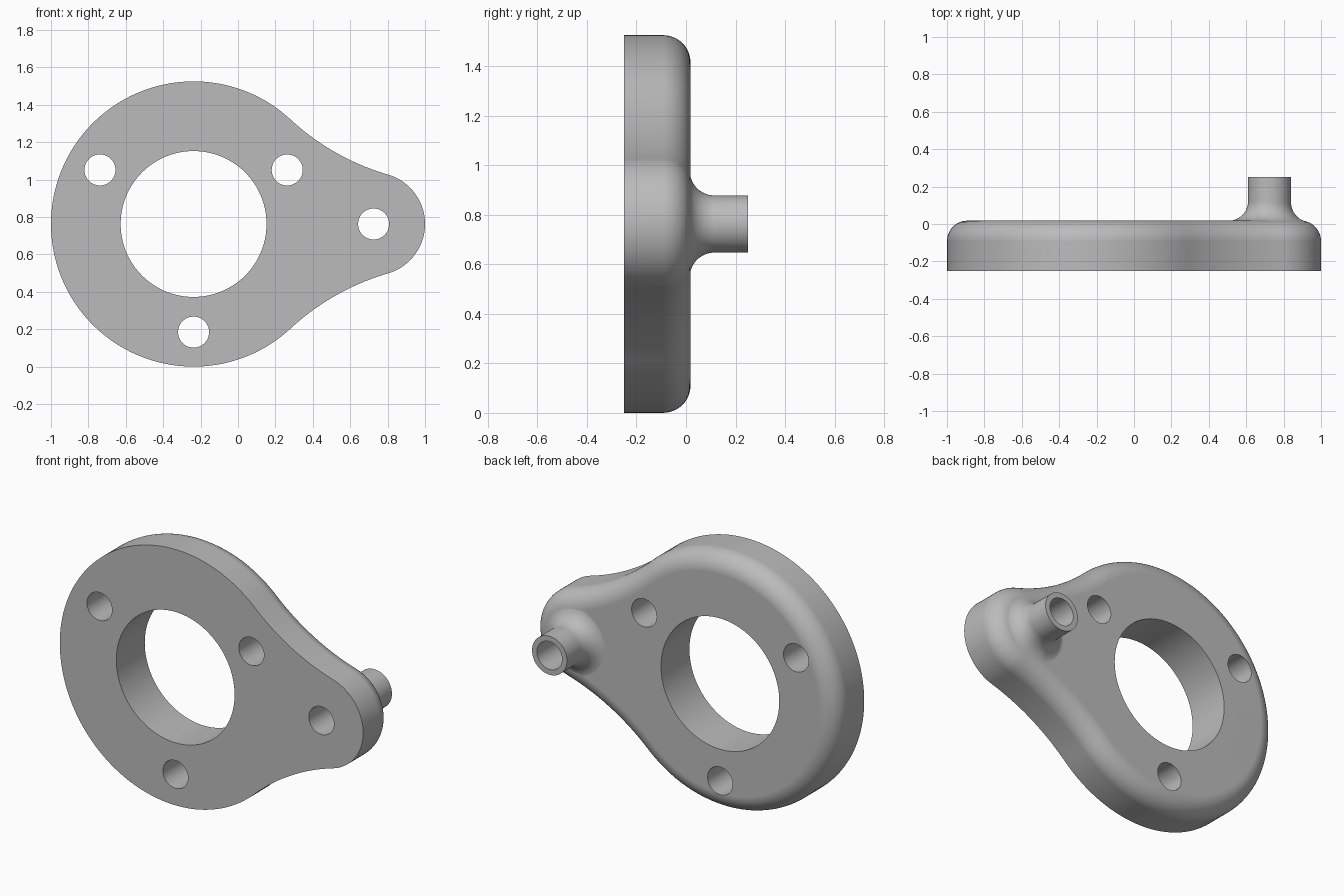
import bpy
import bmesh
from math import sin, cos, acos, pi, sqrt, radians

cube = bpy.data.objects.get("Cube")
if cube:
    bpy.data.objects.remove(cube, do_unlink=True)

# Main dimensions
R_DISK, R_LOBE, R_NECK = 0.7625, 0.275, 1.3
X_DISK, X_LOBE, Z_MID = -0.2375, 0.725, 0.7625
FRONT, BACK, ROUND = -0.25, 0.018, 0.11
R_BOSS, FLARE, BOSS_END = 0.115, 0.105, 0.25
R_HOLE, R_BORE, R_BOLTS = 0.083, 0.39, 0.578

# Tangent arc joining the disk to the lobe
D, A, B = X_LOBE - X_DISK, R_DISK + R_NECK, R_LOBE + R_NECK
ANG_DISK = acos((A * A + D * D - B * B) / (2 * A * D))
NECK_X, NECK_Z = X_DISK + A * cos(ANG_DISK), A * sin(ANG_DISK)
ANG_LOBE = acos((NECK_X - X_LOBE) / B)


def arc(cx, cz, r, a0, a1, n):
    """n + 1 points on an arc in the xz plane."""
    return [(cx + r * cos(a0 + (a1 - a0) * i / n),
             cz + r * sin(a0 + (a1 - a0) * i / n)) for i in range(n + 1)]


def outline(inset):
    """Closed outline of the plate, offset inward."""
    lobe = arc(X_LOBE, 0, R_LOBE - inset, 0, ANG_LOBE, 20)
    neck = arc(NECK_X, NECK_Z, R_NECK + inset, ANG_LOBE + pi, ANG_DISK + pi, 20)
    disk = arc(X_DISK, 0, R_DISK - inset, ANG_DISK, pi, 48)
    half = lobe + neck[1:] + disk[1:]
    return half + [(x, -z) for x, z in half[-2:0:-1]]


def skin(name, rings):
    """Closed solid through a list of equally long rings of points."""
    bm = bmesh.new()
    loops = [[bm.verts.new(p) for p in ring] for ring in rings]
    n = len(loops[0])
    for a, b in zip(loops, loops[1:]):
        for i in range(n):
            j = (i + 1) % n
            bm.faces.new((a[i], a[j], b[j], b[i]))
    bm.faces.new(loops[0])
    bm.faces.new(loops[-1])
    bmesh.ops.recalc_face_normals(bm, faces=bm.faces)
    mesh = bpy.data.meshes.new(name)
    bm.to_mesh(mesh)
    bm.free()
    ob = bpy.data.objects.new(name, mesh)
    bpy.context.collection.objects.link(ob)
    return ob


def flat_reach(t):
    """Distance from the boss axis to the start of the rounded rim."""
    if abs(t) <= ANG_LOBE:
        return R_LOBE - ROUND
    px, pz = NECK_X - X_LOBE, NECK_Z
    along = px * cos(t) + pz * sin(abs(t))
    disc = along ** 2 - px * px - pz * pz + (R_NECK + ROUND) ** 2
    if disc < 0:
        return 1.0
    hit = along - sqrt(disc)
    return hit if hit > 0 else 1.0


def boss_profile(t):
    """Radius and y pairs of the flared boss at one angle."""
    rc = R_BOSS + FLARE
    over = max(0.0, rc - flat_reach(t))
    span = ROUND + FLARE
    yc = BACK - ROUND + sqrt(span ** 2 - over ** 2) - 0.001
    lean = acos(over / span)
    pts = [(R_BOSS, FRONT + ROUND)]
    for i in range(13):
        a = pi + lean + (pi - pi - lean) * i / 12
        pts.append((rc + FLARE * cos(a), yc + FLARE * sin(a)))
    # the arc runs from the rim contact up to the boss wall
    return pts + [(R_BOSS, BOSS_END)]


# Plate with a rounded back rim
layers = [(0, FRONT)]
for k in range(13):
    a = pi / 2 * k / 12
    layers.append((ROUND * (1 - cos(a)), BACK - ROUND + ROUND * sin(a)))
plate = skin("flange_plate", [[(x, y, Z_MID + z) for x, z in outline(ins)]
                              for ins, y in layers])

# Hollow boss that flares into the plate
STEPS = 96
angles = [-pi + 2 * pi * i / STEPS for i in range(STEPS)]
profiles = [boss_profile(t) for t in angles]
boss = skin("boss", [[(X_LOBE + p[k][0] * cos(t), p[k][1], Z_MID + p[k][0] * sin(t))
                      for t, p in zip(angles, profiles)]
                     for k in range(len(profiles[0]))])


def hole(name, x, z, r, n):
    """Round cutter running front to back."""
    return skin(name, [[(px, y, Z_MID + pz) for px, pz in arc(x, z, r, 0, 2 * pi, n)[:-1]]
                       for y in (-0.5, 0.5)])


# Centre bore, three bolt holes and the boss hole
cutters = [hole("bore_cutter", X_DISK, 0, R_BORE, 96),
           hole("boss_cutter", X_LOBE, 0, R_HOLE, 48)]
for deg in (30, 150, 270):
    t = radians(deg)
    cutters.append(hole("bolt_cutter", X_DISK + R_BOLTS * cos(t), R_BOLTS * sin(t), R_HOLE, 48))

for other, op in [(boss, 'UNION')] + [(c, 'DIFFERENCE') for c in cutters]:
    mod = plate.modifiers.new(op.lower(), 'BOOLEAN')
    mod.operation, mod.solver, mod.object = op, 'EXACT', other

# Bake the booleans, then remove the helpers
graph = bpy.context.evaluated_depsgraph_get()
final = bpy.data.meshes.new_from_object(plate.evaluated_get(graph))
plate.modifiers.clear()
plate.data = final
for helper in [boss] + cutters:
    bpy.data.objects.remove(helper, do_unlink=True)

# Plain grey metal
grey = bpy.data.materials.new("plain_grey")
grey.use_nodes = True
colour = (0.5, 0.5, 0.5, 1)
grey.diffuse_color = colour
grey.node_tree.nodes["Principled BSDF"].inputs["Base Color"].default_value = colour
final.materials.clear()
final.materials.append(grey)

# Smooth curved walls, crisp edges and flat faces
bpy.ops.object.select_all(action='DESELECT')
plate.select_set(True)
bpy.context.view_layer.objects.active = plate
bpy.ops.object.shade_smooth_by_angle(angle=radians(30))
weighted = plate.modifiers.new("weighted_normals", 'WEIGHTED_NORMAL')
weighted.keep_sharp = True
